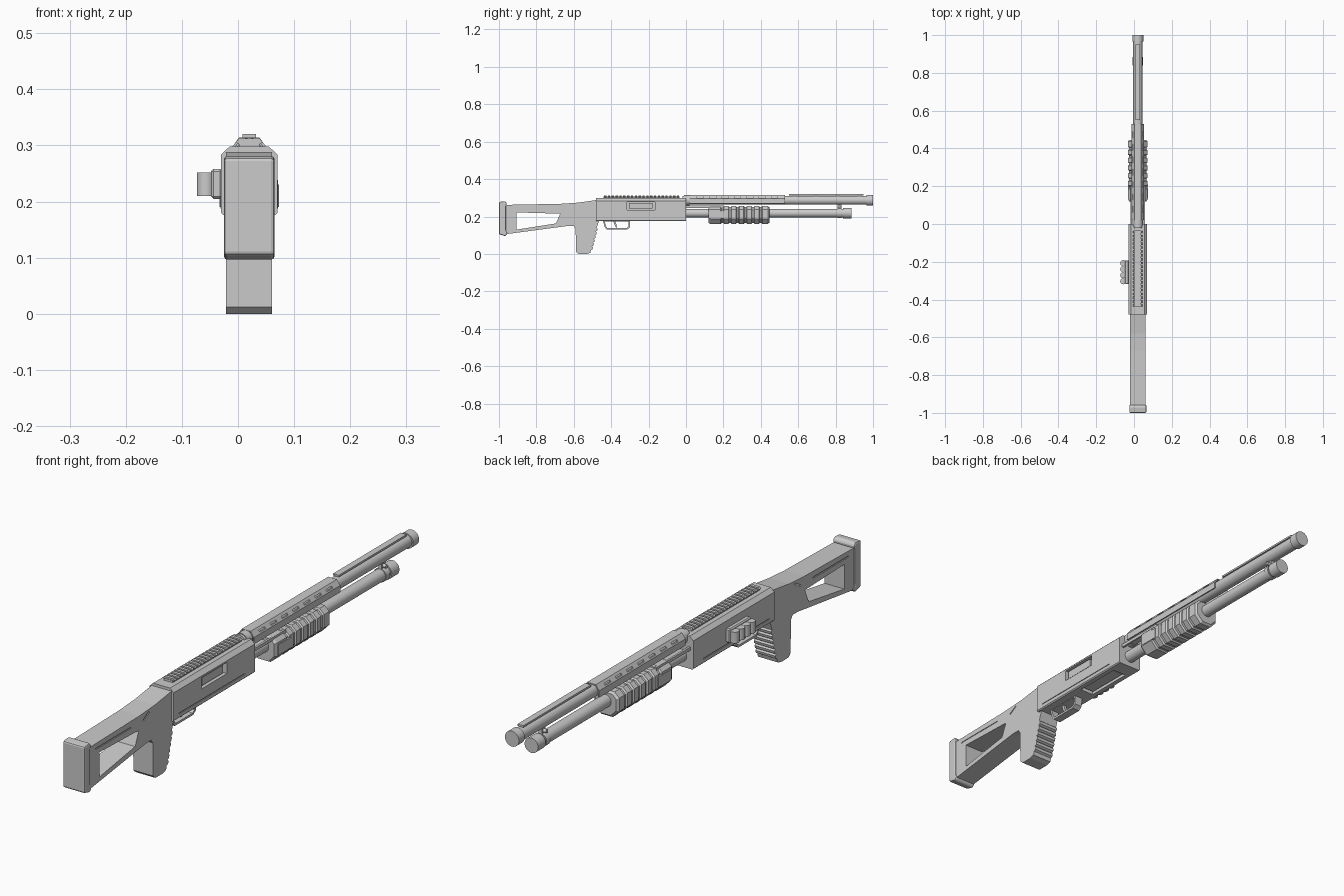
import bpy, bmesh, math

if "Cube" in bpy.data.objects:
    bpy.data.objects.remove(bpy.data.objects["Cube"])

C = 0.02  # centre line of the gun in x


def activate(ob):
    bpy.ops.object.select_all(action='DESELECT')
    ob.select_set(True)
    bpy.context.view_layer.objects.active = ob


def loft(name, rings):
    """Closed solid through rings of equal point count."""
    bm = bmesh.new()
    vs = [[bm.verts.new(p) for p in r] for r in rings]
    n = len(vs[0])
    for a, b in zip(vs, vs[1:]):
        for i in range(n):
            bm.faces.new((a[i], a[(i + 1) % n], b[(i + 1) % n], b[i]))
    bm.faces.new(vs[0])
    bm.faces.new(vs[-1])
    bmesh.ops.recalc_face_normals(bm, faces=bm.faces)
    me = bpy.data.meshes.new(name)
    bm.to_mesh(me)
    bm.free()
    ob = bpy.data.objects.new(name, me)
    bpy.context.collection.objects.link(ob)
    return ob


def prism(name, pts, a, b, axis):
    """Extrude a 2D profile from a to b: x -> (y,z), y -> (x,z), z -> (x,y)."""
    put = {'x': lambda p, t: (t, p[0], p[1]),
           'y': lambda p, t: (p[0], t, p[1]),
           'z': lambda p, t: (p[0], p[1], t)}[axis]
    return loft(name, [[put(p, t) for p in pts] for t in (a, b)])


def box(name, x0, x1, y0, y1, z0, z1):
    return prism(name, [(x0, y0), (x1, y0), (x1, y1), (x0, y1)], z0, z1, 'z')


def tube(name, u, v, r, a, b, axis='y', n=32):
    pts = [(u + r * math.cos(i * math.tau / n), v + r * math.sin(i * math.tau / n)) for i in range(n)]
    ob = prism(name, pts, a, b, axis)
    activate(ob)
    bpy.ops.object.shade_smooth_by_angle(angle=math.radians(35))
    return ob


def apply_mod(ob, mod):
    activate(ob)
    bpy.ops.object.modifier_apply(modifier=mod.name)


def bevel(ob, w, seg=2):
    m = ob.modifiers.new('Bevel', 'BEVEL')
    m.width, m.segments, m.limit_method = w, seg, 'ANGLE'
    m.angle_limit = math.radians(40)
    apply_mod(ob, m)


def cut(ob, *cutters):
    for c in cutters:
        m = ob.modifiers.new('Cut', 'BOOLEAN')
        m.operation, m.object, m.solver = 'DIFFERENCE', c, 'EXACT'
        apply_mod(ob, m)
        bpy.data.objects.remove(c)


def mirrored(half):
    return half + [(-x, z) for x, z in reversed(half)]


def centred(pts):
    return [(C + x, z) for x, z in pts]


# Stock and pistol grip, with finger ridges down the front of the grip
ridges = []
for i in range(6):
    for t, out in ((0.0, 0.0), (0.25, 0.007), (0.75, 0.007), (0.99, 0.0)):
        f = (i + t) / 6
        ridges.append((-0.478 - 0.03 * f + out, 0.14 - 0.12 * f))
profile = [(-0.975, 0.262), (-0.67, 0.268), (-0.58, 0.274), (-0.478, 0.288), (-0.465, 0.178)]
profile += ridges + [(-0.512, 0.006), (-0.53, 0.0), (-0.575, 0.0), (-0.588, 0.012),
                     (-0.59, 0.135), (-0.60, 0.15), (-0.63, 0.15), (-0.975, 0.104)]
stock = prism('stock_and_grip', profile, C - 0.041, C + 0.041, 'x')
cut(stock, prism('hole', [(-0.905, 0.222), (-0.673, 0.215), (-0.695, 0.163), (-0.905, 0.13)], -0.2, 0.2, 'x'))
for s in (-1, 1):
    xs = sorted((C + s * 0.038, C + s * 0.06))
    cut(stock, box('c', *xs, -0.93, -0.72, 0.240, 0.245),
        prism('c', [(-0.65, 0.243), (-0.645, 0.238), (-0.61, 0.258), (-0.615, 0.263)], *xs, 'x'))

# Butt pad
butt = prism('butt_pad', [(-1, 0.105), (-0.965, 0.095), (-0.955, 0.108), (-0.962, 0.125),
                          (-0.962, 0.255), (-0.957, 0.27), (-0.968, 0.282), (-1, 0.278)],
             C - 0.045, C + 0.045, 'x')
bevel(butt, 0.006)

# Receiver with ejection port, loading port and side grooves
receiver = prism('receiver', centred(mirrored([(0.046, 0.176), (0.05, 0.18), (0.05, 0.284), (0.035, 0.298)])),
                 -0.48, 0.0, 'y')
cut(receiver, box('c', C + 0.03, 0.1, -0.315, -0.165, 0.236, 0.278),
    box('c', C - 0.028, C + 0.028, -0.25, -0.06, 0.15, 0.19))
for s in (-1, 1):
    cut(receiver, box('c', *sorted((C + s * 0.047, C + s * 0.06)), -0.45, -0.06, 0.192, 0.196))
box('bolt', C + 0.02, C + 0.044, -0.305, -0.18, 0.242, 0.272)
box('shell_lifter', C - 0.022, C + 0.022, -0.24, -0.07, 0.182, 0.195)
tube('receiver_collar', C, 0.287, 0.027, -0.01, 0.02)

# Top rail
box('rail_base', C - 0.018, C + 0.018, -0.44, -0.035, 0.296, 0.306)
for i in range(20):
    y = -0.438 + i * 0.0205
    prism(f'rail_tooth_{i + 1}', centred(mirrored([(0.018, 0.302), (0.024, 0.306), (0.019, 0.312)])),
          y, y + 0.012, 'y')

# Trigger guard and trigger
guard = prism('trigger_guard', [(-0.445, 0.18), (-0.435, 0.145), (-0.425, 0.13), (-0.315, 0.13),
                                (-0.3, 0.142), (-0.298, 0.18)], C - 0.016, C + 0.016, 'x')
cut(guard, prism('c', [(-0.435, 0.174), (-0.427, 0.147), (-0.42, 0.138), (-0.319, 0.138),
                       (-0.308, 0.146), (-0.306, 0.174)], -0.1, 0.1, 'x'))
prism('trigger', [(-0.39, 0.178), (-0.378, 0.178), (-0.373, 0.16), (-0.368, 0.142), (-0.375, 0.142),
                  (-0.383, 0.158)], C - 0.006, C + 0.006, 'x')

# Side shell holder
holder = box('shell_holder', -0.048, -0.028, -0.318, -0.192, 0.205, 0.258)
bevel(holder, 0.004, 1)
for i in range(4):
    tube(f'shell_{i + 1}', -0.057, -0.303 + i * 0.032, 0.016, 0.21, 0.252, 'z', 20)

# Barrel, muzzle ring and sighting rib
tube('barrel', C, 0.287, 0.024, -0.02, 0.985)
tube('muzzle_ring', C, 0.287, 0.029, 0.965, 1.0)
box('sighting_rib', C - 0.012, C + 0.012, 0.55, 0.95, 0.313, 0.32)
for i in range(4):
    box(f'rib_post_{i + 1}', C - 0.006, C + 0.006, 0.57 + i * 0.115, 0.59 + i * 0.115, 0.305, 0.315)

# Vented heat shield
outer = [(0.032, 0.27), (0.032, 0.295), (0.018, 0.3145)]
inner = [(0.028, 0.27), (0.028, 0.2935), (0.016, 0.3105)]
shield = prism('heat_shield', centred(mirrored(outer) + mirrored(inner)[::-1]), 0.02, 0.53, 'y')
for i in range(7):
    y = 0.06 + i * 0.066
    cut(shield, box('c', -0.1, 0.1, y, y + 0.034, 0.299, 0.306))

# Magazine tube, cap and barrel clamp
tube('magazine_tube', C, 0.218, 0.023, -0.02, 0.86)
tube('magazine_cap', C, 0.218, 0.028, 0.84, 0.885)
tube('clamp_ring', C, 0.218, 0.026, 0.81, 0.832)
box('clamp_bridge', C - 0.007, C + 0.007, 0.81, 0.832, 0.235, 0.27)
tube('clamp_screw', 0.821, 0.252, 0.007, C - 0.02, C + 0.02, 'x', 12)

# Pump fore-end, grooved along its length
section = mirrored([(0.024, -0.05), (0.051, -0.022), (0.051, 0.028), (0.032, 0.046)])
stations = [(0.12, 0.9), (0.13, 1), (0.185, 1)]
for i in range(6):
    y = 0.19 + i * 0.041
    stations += [(y, 0.9), (y + 0.009, 0.9), (y + 0.013, 1), (y + 0.036, 1)]
stations += [(0.438, 1), (0.446, 0.85)]
loft('fore_end', [[(C + x * s, y, 0.21 + z * s) for x, z in section] for y, s in stations])
for side, s in (('left', -1), ('right', 1)):
    # Action bars and fore-end side strips
    box(f'action_bar_{side}', *sorted((C + s * 0.03, C + s * 0.038)), -0.01, 0.2, 0.246, 0.258)
    box(f'fore_end_strip_{side}', *sorted((C + s * 0.045, C + s * 0.053)), 0.135, 0.21, 0.19, 0.23)
